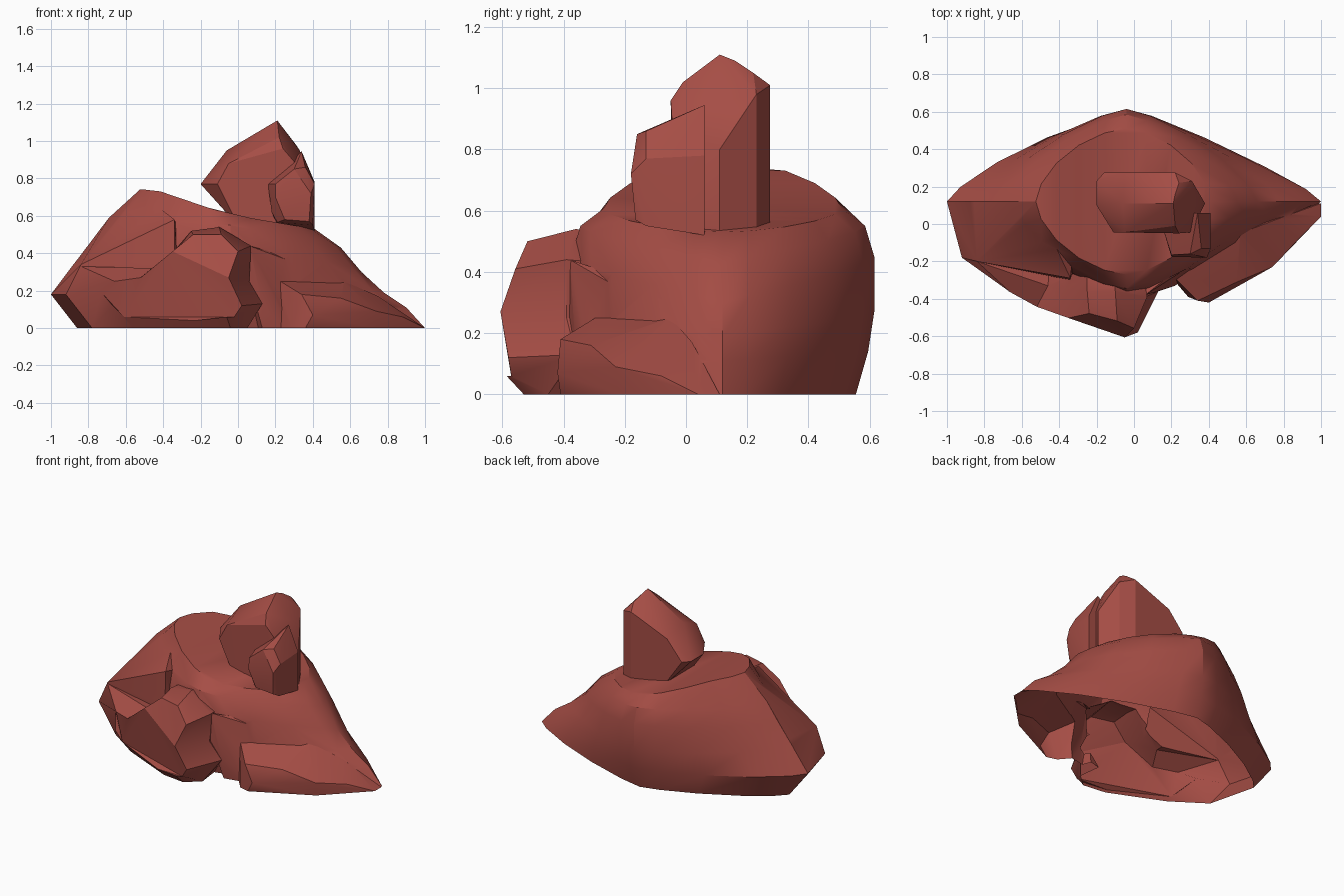
import bpy, bmesh, math
from mathutils import Vector

if "Cube" in bpy.data.objects:
    bpy.data.objects.remove(bpy.data.objects["Cube"])

rock = bpy.data.materials.new("red_rock")
rock.diffuse_color = (0.38, 0.075, 0.06, 1)
rock.use_nodes = True
rock.node_tree.nodes["Principled BSDF"].inputs["Base Color"].default_value = rock.diffuse_color


def finish(name, bm):
    bmesh.ops.recalc_face_normals(bm, faces=bm.faces[:])
    me = bpy.data.meshes.new(name)
    bm.to_mesh(me)
    bm.free()
    ob = bpy.data.objects.new(name, me)
    bpy.context.collection.objects.link(ob)
    me.materials.append(rock)
    return ob


def activate(ob):
    bpy.ops.object.select_all(action='DESELECT')
    ob.select_set(True)
    bpy.context.view_layer.objects.active = ob


def shade(ob, angle):
    activate(ob)
    bpy.ops.object.shade_smooth_by_angle(angle=math.radians(angle))


def hull(name, pts):
    bm = bmesh.new()
    for p in pts:
        bm.verts.new(p)
    res = bmesh.ops.convex_hull(bm, input=bm.verts[:])
    junk = {g for g in res["geom_interior"] + res["geom_unused"]
            if isinstance(g, bmesh.types.BMVert)}
    bmesh.ops.delete(bm, geom=list(junk), context='VERTS')
    bmesh.ops.dissolve_limit(bm, angle_limit=0.03, verts=bm.verts[:], edges=bm.edges[:])
    return finish(name, bm)


def loft(name, rings):
    bm = bmesh.new()
    rows = [[bm.verts.new(p) for p in r] for r in rings]
    n = len(rows[0])
    for a, b in zip(rows, rows[1:]):
        for i in range(n):
            j = (i + 1) % n
            bm.faces.new((a[i], a[j], b[j], b[i]))
    bmesh.ops.triangulate(bm, faces=[bm.faces.new(rows[0]), bm.faces.new(rows[-1])])
    return finish(name, bm)


# Main boulder: rings as (right x, z), (left x, z), (depth, z), roundness
levels = [
    (1.00, 0.00, 0.86, 0.00, 0.435, 0.00, 1.25),
    (0.90, 0.11, 1.00, 0.18, 0.475, 0.14, 1.3),
    (0.78, 0.19, 0.88, 0.34, 0.495, 0.27, 1.3),
    (0.66, 0.30, 0.77, 0.48, 0.495, 0.45, 1.35),
    (0.55, 0.43, 0.69, 0.59, 0.465, 0.55, 1.4),
    (0.41, 0.53, 0.525, 0.74, 0.39, 0.615, 1.65),
]
cx, cy, N = -0.04, 0.12, 20
rings = []
for k, (rx, rz, lx, lz, d, dz, p) in enumerate(levels):
    ring = []
    for i in range(N):
        t = 2 * math.pi * i / N
        c, s = math.cos(t), math.sin(t)
        u, v = abs(c) ** (2 / p), abs(s) ** (2 / p)
        ex, ez = (rx - cx, rz) if c > 0 else (-lx - cx, lz)
        w = u / (u + v)
        x, z = cx + ex * u, ez * w + dz * (1 - w)
        if k == 5:  # the top slopes down to the right
            z = min(.74, .61 - .34 * (x + .06)) if x < -.06 else .61 - .17 * (x + .06)
        ring.append((x, cy + math.copysign(d * v, s), z))
    rings.append(ring)
main = loft("main_boulder", rings)

# Left shoulder that joins the main boulder to the front boulder
shoulder = hull("left_shoulder", [
    (-.84, -.2, .34), (-.58, -.05, .59), (-.34, -.3, .34), (-.92, -.18, .18),
    (-1, .12, .18), (-.86, .12, 0), (-.78, -.2, 0), (-.88, .12, .34),
    (-.69, .12, .59), (-.53, .12, .73), (-.34, -.29, .58), (-.3, -.2, 0),
    (-.3, .1, .5), (-.3, .1, 0)])

# Ledge between the front boulder and the right slab
ledge = hull("front_ledge", [
    (.06, -.38, .44), (.47, -.05, .33), (.06, -.38, .25), (.13, -.36, .13),
    (.22, -.33, .1), (.13, -.34, 0), (.23, -.32, 0), (.57, -.05, .25),
    (0, -.1, .3), (.3, .05, 0), (0, 0, 0)])

# Front boulder: outer outline (x, y, z) and face outline (x, z)
outer = [(-.84, -.2, .33), (-.46, -.33, .32), (-.37, -.35, .38), (-.25, -.36, .52),
         (-.1, -.36, .54), (.07, -.39, .44), (.06, -.39, .25), (.13, -.36, .13),
         (.05, -.45, 0), (-.04, -.53, 0), (-.2, -.51, 0), (-.56, -.35, 0),
         (-.78, -.2, 0), (-.92, -.18, .18)]
face = [(-.66, .25), (-.52, .27), (-.35, .41), (-.24, .5), (-.09, .5), (0, .41),
        (-.05, .27), (.02, .12), (-.02, .06), (-.06, .06), (-.23, .04), (-.61, .06),
        (-.67, .12), (-.73, .19)]
depth = [(-.73, -.27), (-.67, -.36), (-.36, -.53), (-.06, -.61), (.02, -.58)]


def front_y(x, z):
    for (x0, y0), (x1, y1) in zip(depth, depth[1:]):
        if x <= x1:
            break
    y = y0 + (y1 - y0) * (x - x0) / (x1 - x0)
    return y + 0.6 * max(0, z - .36) + 0.4 * max(0, .12 - z)


inner = [(x, front_y(x, z), z) for x, z in face]
back = [(-.3 + (x + .3) * .85, y * .1 + .02, z * .93) for x, y, z in outer]
front = loft("front_boulder", [back, outer, inner])

# Low slab at the front right
slab = hull("right_slab", [
    (.21, -.28, .26), (.34, -.41, .18), (.4, -.42, .07), (.55, -.31, .16),
    (.74, -.23, .09), (.88, -.08, .06), (1, .04, 0), (1, .11, 0), (.36, -.41, 0),
    (.29, -.39, 0), (.23, -.32, 0), (.74, -.22, 0), (.57, -.05, .25),
    (.75, .02, .17), (.21, -.1, .26), (.25, .05, 0)])

# Merge the lower rocks into one shell, hollow and open underneath
activate(main)
for part in (shoulder, front, ledge, slab):
    mod = main.modifiers.new("merge", 'BOOLEAN')
    mod.operation, mod.solver, mod.object = 'UNION', 'EXACT', part
    mod.use_self = True
    bpy.ops.object.modifier_apply(modifier=mod.name)
    bpy.data.objects.remove(part)
bm = bmesh.new()
bm.from_mesh(main.data)
bmesh.ops.remove_doubles(bm, verts=bm.verts[:], dist=0.001)
under = [f for f in bm.faces if all(v.co.z < 0.005 for v in f.verts)]
bmesh.ops.delete(bm, geom=under, context='FACES')
bm.to_mesh(main.data)
bm.free()
shade(main, 28)

# Upright rock on top
top = hull("top_rock", [
    (-.2, .1, .77), (-.2, .23, .77), (-.06, .11, .95), (.21, .11, 1.11),
    (.22, .16, 1.09), (.24, .22, 1.05), (.22, -.01, 1.02), (-.11, -.045, .77),
    (-.05, -.045, .88), (.1, -.045, .92), (.24, -.05, .96), (.3, -.045, .89),
    (.3, -.045, .53), (0, -.045, .55), (-.16, .275, .77), (-.05, .275, .9),
    (.22, .275, 1.01), (.31, .23, .98), (.33, .11, .95), (.38, .11, .8),
    (.38, .11, .53), (.31, .23, .53), (.22, .275, .54), (-.02, .275, .57),
    (-.03, .1, .59)])
shade(top, 22)

# Small rock leaning on the upright rock
small = hull("small_top_rock", [
    (.34, .06, .945), (.41, .06, .78), (.41, .06, .52), (.21, .06, .55),
    (.2, .06, .82), (.16, -.04, .77), (.18, -.1, .62), (.2, -.165, .77),
    (.3, -.16, .85), (.36, -.13, .86), (.41, -.13, .77), (.39, -.18, .72),
    (.38, -.165, .57), (.25, -.165, .58), (.2, -.175, .7), (.4, -.13, .55),
    (.21, -.12, .565)])
shade(small, 22)
